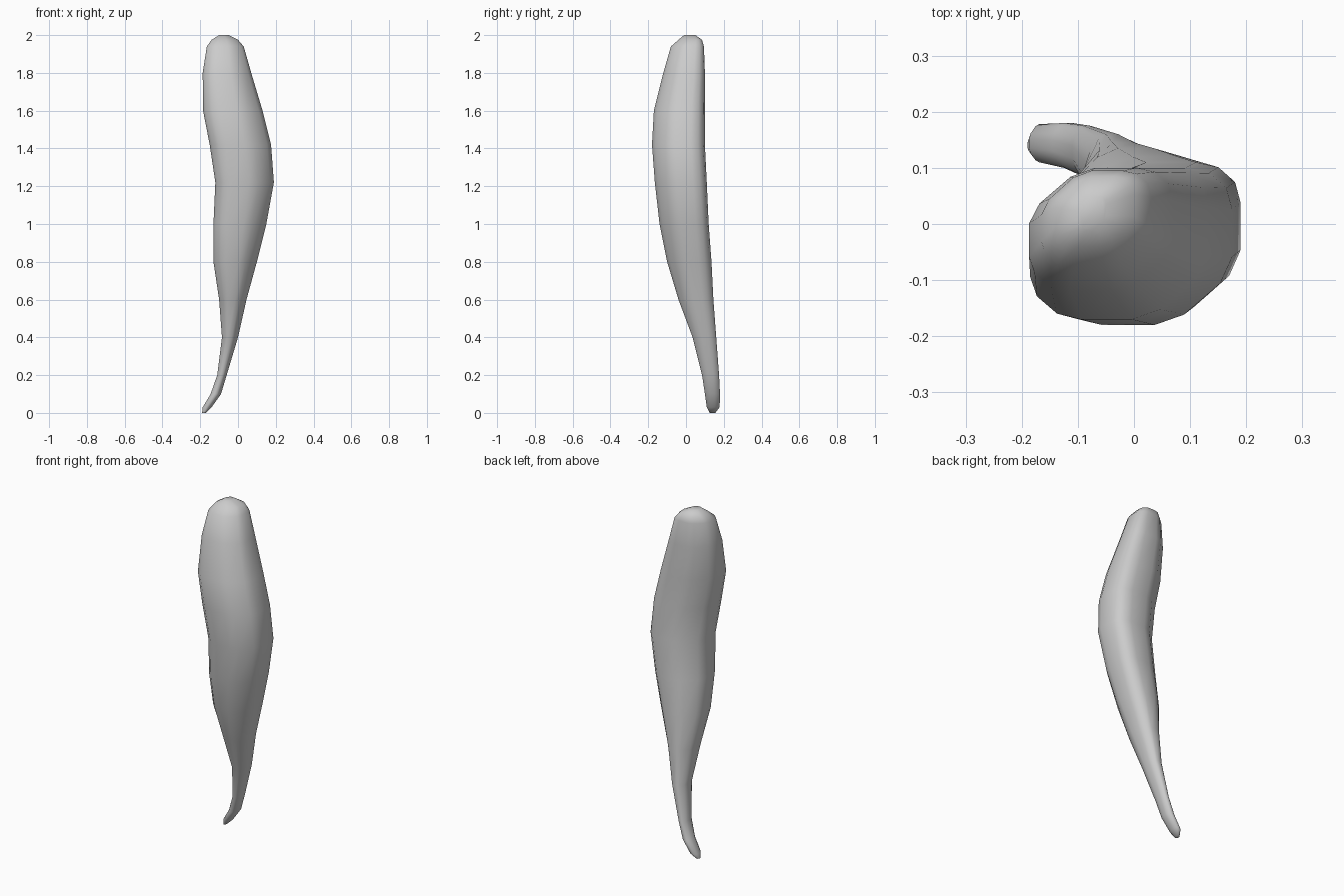
import bpy, bmesh, math
from mathutils import Vector

cube = bpy.data.objects.get("Cube")
if cube:
    bpy.data.objects.remove(cube, do_unlink=True)

# Height, then the left-right and front-back extents of each section
SECTIONS = [
    (0.0, -.19, -.17, .125, .155), (.03, -.187, -.14, .11, .178),
    (.1, -.145, -.09, .1, .18), (.2, -.11, -.06, .085, .175),
    (.4, -.085, 0, .035, .16), (.6, -.1, .045, -.04, .145),
    (.8, -.13, .1, -.1, .135), (1, -.13, .15, -.14, .12),
    (1.22, -.12, .19, -.165, .11), (1.42, -.15, .175, -.18, .1),
    (1.6, -.185, .13, -.17, .1), (1.8, -.187, .07, -.12, .1),
    (1.94, -.165, .03, -.08, .095), (1.975, -.14, 0, -.04, .085),
    (2, -.1, -.05, -.01, .05),
]


def section_ring(x0, x1, y0, y1, taper):
    """Box section with unequal cut corners, softened by corner cutting."""
    w, h = x1 - x0, y1 - y0
    # Corner cuts even out towards the tail
    a, b, c, d = (f + (.3 - f) * taper for f in (.19, .33, .16, .36))
    octagon = [Vector(p) for p in (
        (x0 + a * w, y0), (x1 - b * w, y0), (x1, y0 + b * h), (x1, y1 - c * h),
        (x1 - c * w, y1), (x0 + d * w, y1), (x0, y1 - d * h), (x0, y0 + a * h))]
    ring = []
    for p, q in zip(octagon, octagon[1:] + octagon[:1]):
        ring += [p.lerp(q, .2), p.lerp(q, .8)]
    return ring


# Curved body lofted from tail tip to rounded top
bm = bmesh.new()
rings = []
for z, *extents in SECTIONS:
    taper = max(0, 1 - z)
    rings.append([bm.verts.new((p.x, p.y, z)) for p in section_ring(*extents, taper)])
for low, high in zip(rings, rings[1:]):
    for i in range(len(low)):
        j = (i + 1) % len(low)
        bm.faces.new((low[i], low[j], high[j], high[i]))
bm.faces.new(rings[0][::-1])
bm.faces.new(rings[-1])
bmesh.ops.recalc_face_normals(bm, faces=bm.faces)

mesh = bpy.data.meshes.new("curved_body")
bm.to_mesh(mesh)
bm.free()
body = bpy.data.objects.new("curved_body", mesh)
bpy.context.collection.objects.link(body)

# Plain grey surface
grey = bpy.data.materials.new("light_grey")
grey.use_nodes = True
colour = (.6, .6, .6, 1)
grey.diffuse_color = colour
grey.node_tree.nodes["Principled BSDF"].inputs["Base Color"].default_value = colour
mesh.materials.append(grey)

bpy.context.view_layer.objects.active = body
body.select_set(True)
bpy.ops.object.shade_smooth_by_angle(angle=math.radians(50))
